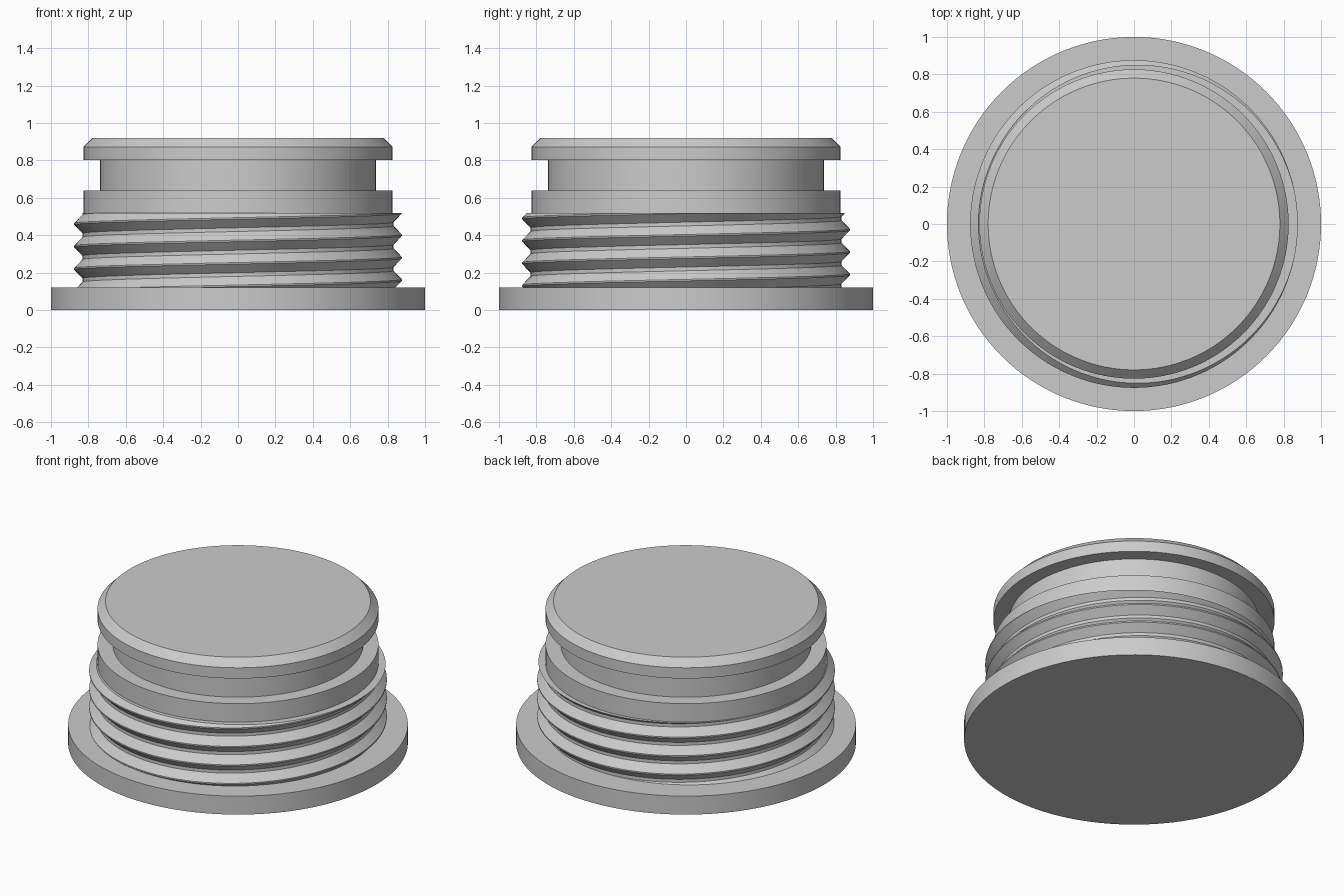
import bpy, bmesh, math

cube = bpy.data.objects.get("Cube")
if cube:
    bpy.data.objects.remove(cube, do_unlink=True)

SEGMENTS = 128
FLANGE_TOP, THREAD_TOP, TOP = 0.12, 0.52, 0.92
BODY, ROOT, CREST = 0.827, 0.832, 0.876
PITCH = 0.12

grey = bpy.data.materials.new("plain grey")
grey.use_nodes = True
colour = (0.6, 0.6, 0.6, 1)
grey.diffuse_color = colour
grey.node_tree.nodes["Principled BSDF"].inputs["Base Color"].default_value = colour


def finish(name, bm):
    bmesh.ops.recalc_face_normals(bm, faces=bm.faces)
    mesh = bpy.data.meshes.new(name)
    bm.to_mesh(mesh)
    bm.free()
    mesh.materials.append(grey)
    obj = bpy.data.objects.new(name, mesh)
    bpy.context.collection.objects.link(obj)
    bpy.ops.object.select_all(action='DESELECT')
    obj.select_set(True)
    bpy.context.view_layer.objects.active = obj
    bpy.ops.object.shade_smooth_by_angle(angle=math.radians(25))
    return obj


def ring_point(bm, radius, angle, z):
    return bm.verts.new((radius * math.cos(angle), radius * math.sin(angle), z))


# Plug body: flange, threaded core, collar, seal groove and chamfered head
profile = [(1, 0), (1, FLANGE_TOP), (ROOT, FLANGE_TOP), (ROOT, THREAD_TOP),
           (BODY, THREAD_TOP), (BODY, 0.64), (0.737, 0.64), (0.737, 0.803),
           (BODY, 0.803), (BODY, 0.873), (0.78, TOP)]
bm = bmesh.new()
rings = [[ring_point(bm, r, math.tau * i / SEGMENTS, z) for i in range(SEGMENTS)]
         for r, z in profile]
for low, high in zip(rings, rings[1:]):
    for i in range(SEGMENTS):
        j = (i + 1) % SEGMENTS
        bm.faces.new((low[i], low[j], high[j], high[i]))
bm.faces.new(rings[0])
bm.faces.new(rings[-1])
finish("plug_body", bm)

# Screw thread: a ridge swept up a right-handed helix, trimmed flat at both ends
ridge = [(0.8, -0.05), (ROOT, -0.05), (CREST, -0.004),
         (CREST, 0.004), (ROOT, 0.05), (0.8, 0.05)]
TURNS = 6
bm = bmesh.new()
sections = []
for i in range(TURNS * SEGMENTS + 1):
    turn = i / SEGMENTS
    centre = 0.04 - PITCH + PITCH * turn
    sections.append([ring_point(bm, r, math.tau * turn, centre + dz) for r, dz in ridge])
for a, b in zip(sections, sections[1:]):
    for k in range(len(ridge)):
        n = (k + 1) % len(ridge)
        bm.faces.new((a[k], a[n], b[n], b[k]))
bm.faces.new(sections[0])
bm.faces.new(sections[-1])
for z, direction in ((FLANGE_TOP, -1), (THREAD_TOP, 1)):
    cut = bmesh.ops.bisect_plane(
        bm, geom=bm.verts[:] + bm.edges[:] + bm.faces[:], dist=1e-6,
        plane_co=(0, 0, z), plane_no=(0, 0, direction), clear_outer=True)
    rim = [e for e in cut["geom_cut"] if isinstance(e, bmesh.types.BMEdge)]
    bmesh.ops.triangle_fill(bm, edges=rim, use_beauty=True, normal=(0, 0, direction))
finish("screw_thread", bm)
